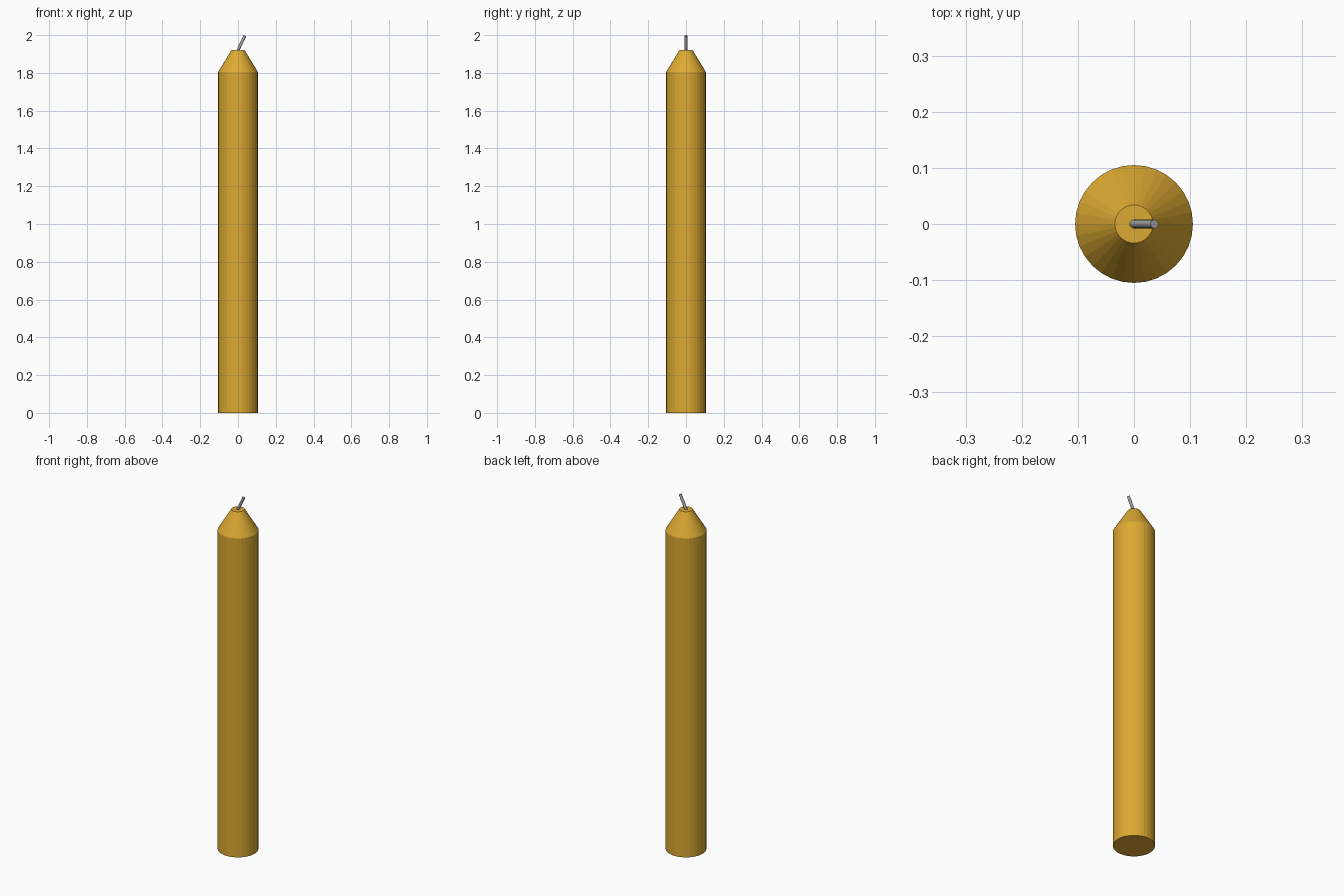
import bpy, bmesh, math
from mathutils import Vector

if "Cube" in bpy.data.objects:
    bpy.data.objects.remove(bpy.data.objects["Cube"])


def material(name, rgb):
    m = bpy.data.materials.new(name)
    m.diffuse_color = (*rgb, 1.0)
    m.use_nodes = True
    m.node_tree.nodes["Principled BSDF"].inputs["Base Color"].default_value = m.diffuse_color
    return m


def lathe(name, profile, sides, mat):
    """Closed solid of revolution from (radius, height) pairs, bottom to top."""
    bm = bmesh.new()
    rings = [[bm.verts.new((r * math.cos(2 * math.pi * i / sides),
                            r * math.sin(2 * math.pi * i / sides), z))
              for i in range(sides)] for r, z in profile]
    for low, high in zip(rings, rings[1:]):
        for i in range(sides):
            j = (i + 1) % sides
            bm.faces.new((low[i], low[j], high[j], high[i]))
    bm.faces.new(rings[0][::-1])
    bm.faces.new(rings[-1])
    mesh = bpy.data.meshes.new(name)
    bm.to_mesh(mesh)
    bm.free()
    mesh.materials.append(mat)
    obj = bpy.data.objects.new(name, mesh)
    bpy.context.collection.objects.link(obj)
    return obj


wax = material("golden wax", (0.72, 0.40, 0.033))
grey = material("grey wick", (0.37, 0.37, 0.37))

# Wax body with a tapered, flat-topped shoulder
lathe("candle_body", [(0.105, 0), (0.105, 1.805), (0.034, 1.922)], 32, wax)

# Thin wick leaning to the right, its foot sunk in the wax
foot, tip = Vector((-0.004, 0, 1.912)), Vector((0.0365, 0, 1.9968))
lean = tip - foot
wick = lathe("wick", [(0.0077, 0), (0.0077, lean.length)], 16, grey)
wick.location = foot
wick.rotation_euler = (0, math.atan2(lean.x, lean.z), 0)
for p in wick.data.polygons:
    p.use_smooth = len(p.vertices) == 4
